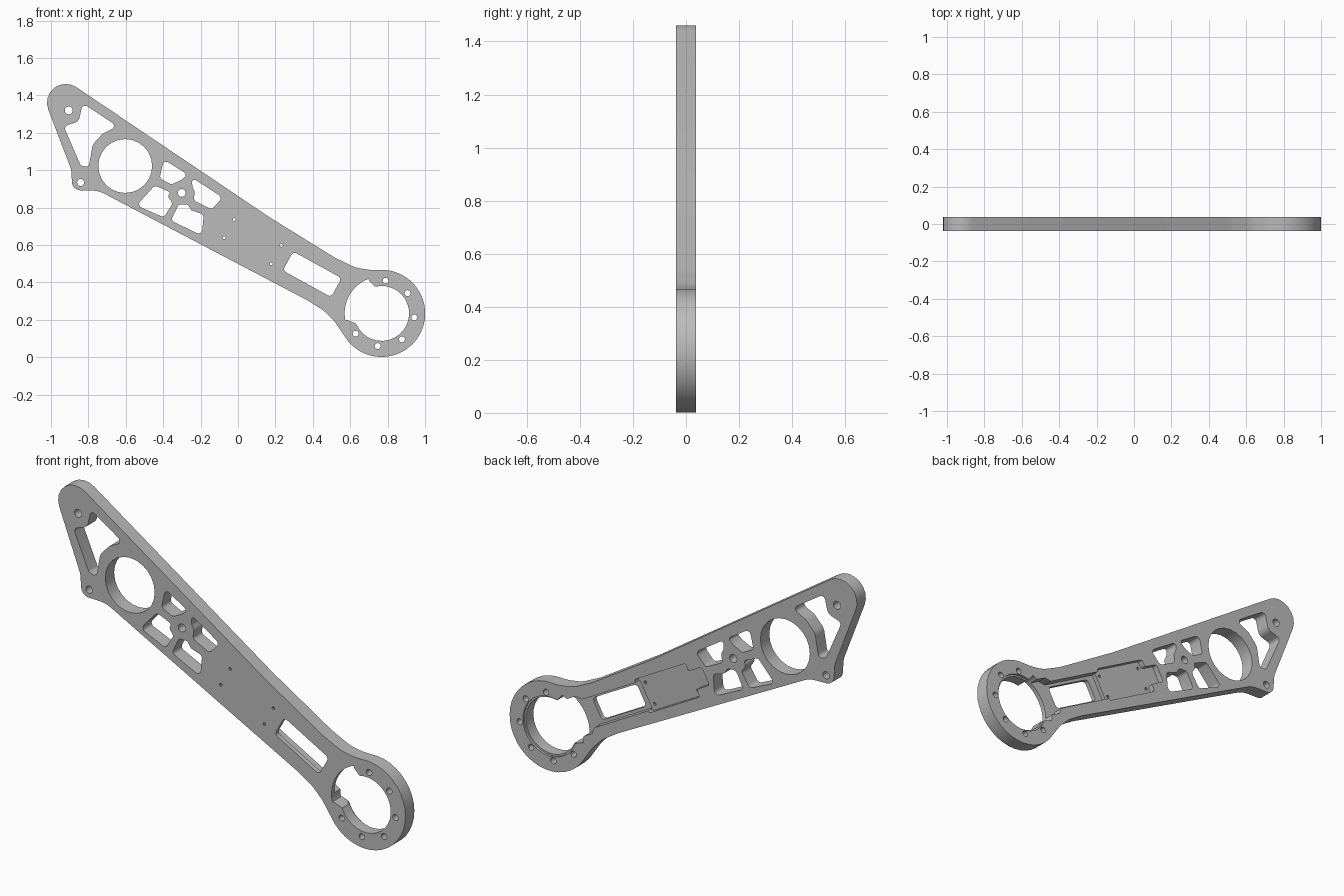
import bpy, bmesh
from math import sin, cos, tan, radians, pi
from mathutils import Vector

HALF = 0.037                      # half the plate thickness
RING = Vector((0.768, 0.234))     # centre of the ring end
POCKET = Vector((0.079, 0.618))   # centre of the rear pocket
ALONG = Vector((0.876, -0.483))   # direction down the arm
ACROSS = Vector((0.483, 0.876))

cube = bpy.data.objects.get("Cube")
if cube:
    bpy.data.objects.remove(cube, do_unlink=True)


def arc(centre, radius, start, end, steps):
    """Points on a circle, angles in degrees."""
    angles = [radians(start + (end - start) * i / steps) for i in range(steps + 1)]
    return [Vector(centre) + radius * Vector((cos(a), sin(a))) for a in angles]


def circle(centre, radius, sides):
    return arc(centre, radius, 0, 360, sides)[:-1]


def rounded(corners, radius, steps=5):
    """Fillet each corner; a corner may carry its own radius as third value."""
    result = []
    for i, corner in enumerate(corners):
        point = Vector(corner[:2])
        r = corner[2] if len(corner) > 2 else radius
        before = Vector(corners[i - 1][:2]) - point
        after = Vector(corners[(i + 1) % len(corners)][:2]) - point
        if r == 0:
            result.append(point)
            continue
        half = before.angle(after) / 2
        reach = min(r / tan(half), 0.48 * before.length, 0.48 * after.length)
        before.normalize()
        after.normalize()
        r = reach * tan(half)
        centre = point + (before + after).normalized() * r / sin(half)
        first = point + before * reach - centre
        last = point + after * reach - centre
        sweep = pi - 2 * half
        for k in range(steps + 1):
            t = k / steps
            result.append(centre + (first * sin((1 - t) * sweep)
                                    + last * sin(t * sweep)) / sin(sweep))
    return result


def arm_space(points):
    """Convert along/across offsets from the pocket centre to plate positions."""
    return [POCKET + ALONG * u + ACROSS * v for u, v in points]


def prism_object(name, loops, front, back):
    """Extrude closed outlines through the thickness."""
    bm = bmesh.new()
    for loop in loops:
        near = [bm.verts.new((p[0], front, p[1])) for p in loop]
        far = [bm.verts.new((p[0], back, p[1])) for p in loop]
        bm.faces.new(near)
        bm.faces.new(far[::-1])
        for i in range(len(loop)):
            bm.faces.new((near[i - 1], far[i - 1], far[i], near[i]))
    bmesh.ops.recalc_face_normals(bm, faces=bm.faces)
    mesh = bpy.data.meshes.new(name)
    bm.to_mesh(mesh)
    bm.free()
    obj = bpy.data.objects.new(name, mesh)
    bpy.context.collection.objects.link(obj)
    return obj


def cut(target, name, loops, front=-1, back=1):
    cutter = prism_object(name, loops, front, back)
    cutter.hide_render = True
    mod = target.modifiers.new(name, 'BOOLEAN')
    mod.operation = 'DIFFERENCE'
    mod.solver = 'EXACT'
    mod.object = cutter
    bpy.context.view_layer.objects.active = target
    bpy.ops.object.modifier_apply(modifier=mod.name)
    bpy.data.objects.remove(cutter, do_unlink=True)


# Plate outline: pointed boss, long edge, ring end, lower edge, small boss
ring_edge = [(p.x, p.y, 0) for p in arc(RING, 0.233, 85, -140, 24)]
outline = rounded(
    [(-1.128, 1.621, 0.12), (0.17, 0.747, 0.3), (0.52, 0.531, 0.2),
     (0.63, 0.478, 0.2), (0.71, 0.466, 0.2)]
    + ring_edge
    + [(0.517, 0.19, 0.2), (0.46, 0.248, 0.2), (0.373, 0.303, 0.2),
       (-0.745, 0.89, 0.15), (-0.885, 0.893, 0.045), (-0.892, 1.004, 0.1)],
    0.1, 8)
plate = prism_object("arm_plate", [outline], -HALF, HALF)

# Lightening windows
windows = [
    [(-0.932, 1.234), (-0.852, 1.26, 0.04), (-0.83, 1.357), (-0.643, 1.234),
     (-0.723, 1.196, 0.06), (-0.777, 1.137, 0.06), (-0.798, 1.014), (-0.841, 1.025)],
    [(-0.397, 1.057), (-0.27, 0.977), (-0.3, 0.95), (-0.355, 0.923), (-0.419, 0.956)],
    [(-0.248, 0.961), (-0.082, 0.854), (-0.14, 0.79), (-0.237, 0.838),
     (-0.231, 0.886), (-0.243, 0.907)],
    [(-0.542, 0.811), (-0.445, 0.918), (-0.36, 0.881), (-0.376, 0.859),
     (-0.349, 0.822), (-0.397, 0.747)],
    [(-0.36, 0.731), (-0.317, 0.817), (-0.269, 0.817), (-0.248, 0.784),
     (-0.183, 0.763), (-0.194, 0.651)],
]
cut(plate, "windows", [rounded(w, 0.02) for w in windows])

# Slot, main bearing hole, bolt holes and pin holes
slot = arm_space([(0.215, 0.058), (0.51, 0.058), (0.51, -0.058), (0.215, -0.058)])
holes = [rounded(slot, 0.02),
         circle((-0.603, 1.022), 0.144, 24),
         circle((-0.905, 1.319), 0.021, 16),
         circle((-0.841, 0.934), 0.019, 16),
         circle((-0.301, 0.878), 0.021, 16)]
holes += [circle(p, 0.016, 16) for p in arc(RING, 0.176, 83, -142, 5)]
holes += [circle(p, 0.008, 10) for p in arm_space(
    [(u, v) for u in (-0.144, 0.144) for v in (-0.056, 0.056)])]
cut(plate, "holes", holes)

# Ring bore with its wider notch toward the arm
bore = arc(RING, 0.147, 104, -158, 22)
notch = rounded(arc(RING, 0.198, 194, 108, 10), 0.012, 3)
cut(plate, "ring_bore", [bore + notch])
cut(plate, "ring_lip", [circle(RING, 0.156, 32)], HALF - 0.012, 1)

# Stepped pocket and channel on the back
pocket = arm_space([(-0.165, 0.09), (0.175, 0.09), (0.175, -0.085), (-0.165, -0.085),
                    (-0.165, -0.045), (-0.25, -0.045), (-0.25, 0.05), (-0.165, 0.05)])
cut(plate, "rear_pocket", [rounded(pocket, 0.012, 3)], HALF - 0.03, 1)
channel = arm_space([(0.17, 0.074), (0.53, 0.074), (0.56, 0.098), (0.63, 0.098),
                     (0.63, -0.098), (0.56, -0.098), (0.53, -0.074), (0.17, -0.074)])
cut(plate, "rear_channel", [channel], HALF - 0.05, 1)

# Single grey finish
grey = bpy.data.materials.new("plain_grey")
grey.use_nodes = True
colour = (0.5, 0.5, 0.5, 1)
grey.diffuse_color = colour
grey.node_tree.nodes["Principled BSDF"].inputs["Base Color"].default_value = colour
plate.data.materials.clear()
plate.data.materials.append(grey)

bpy.ops.object.select_all(action='DESELECT')
plate.select_set(True)
bpy.context.view_layer.objects.active = plate
bpy.ops.object.shade_smooth_by_angle(angle=radians(30))
